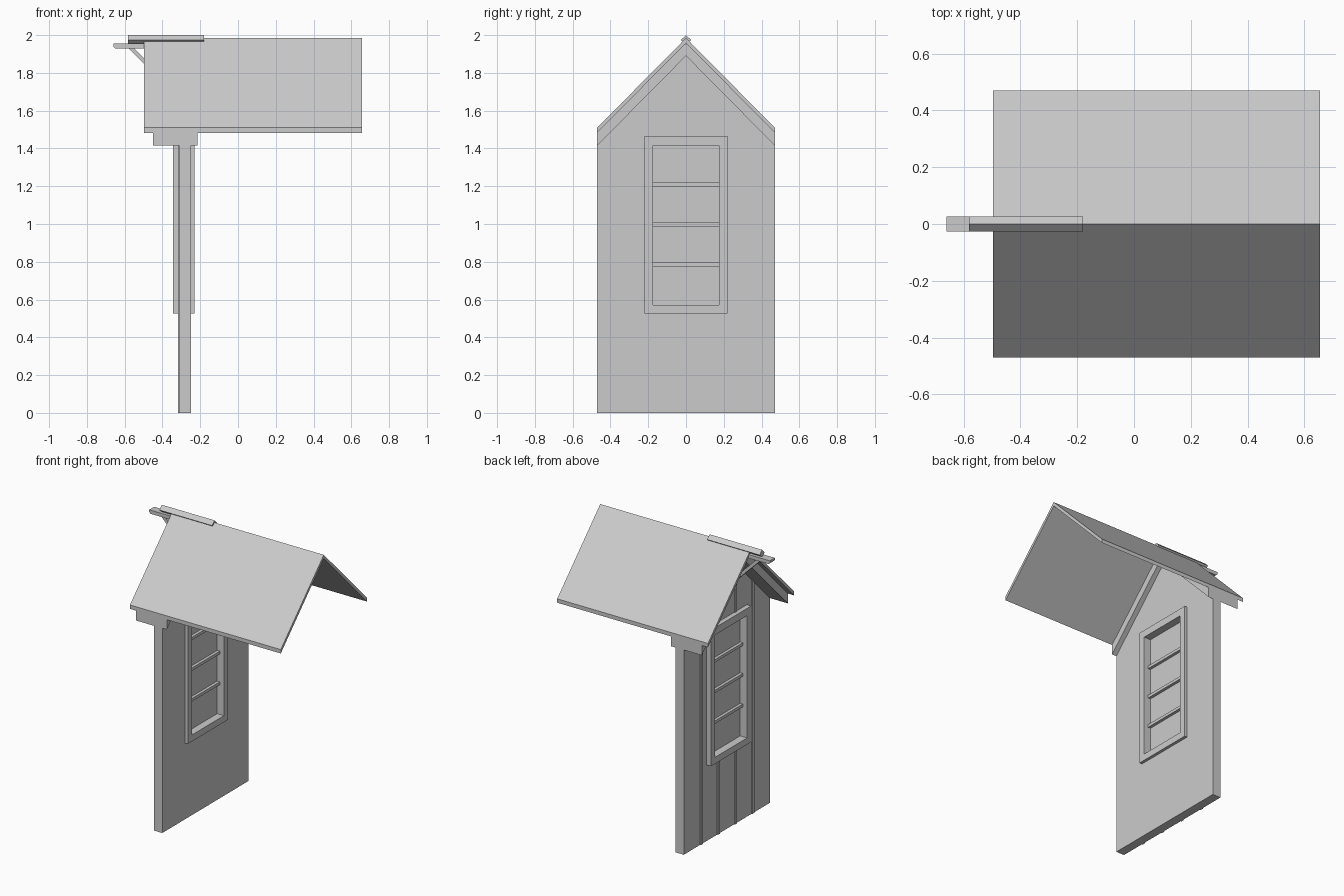
import bpy, math

old = bpy.data.objects.get("Cube")
if old:
    bpy.data.objects.remove(old, do_unlink=True)

# Single plain material
grey = bpy.data.materials.new("plain_grey")
grey.use_nodes = True
COLOR = (0.6, 0.6, 0.6, 1)
grey.diffuse_color = COLOR
grey.node_tree.nodes["Principled BSDF"].inputs["Base Color"].default_value = COLOR


def prism(name, loops, lo, hi, along="x"):
    """Extrude closed outlines (inner ones become holes) between lo and hi."""
    curve = bpy.data.curves.new(name, "CURVE")
    curve.dimensions = "2D"
    curve.fill_mode = "BOTH"
    curve.extrude = (hi - lo) / 2
    for loop in loops:
        spline = curve.splines.new("POLY")
        spline.points.add(len(loop) - 1)
        for point, (u, v) in zip(spline.points, loop):
            point.co = (u, v, 0, 1)
        spline.use_cyclic_u = True
    obj = bpy.data.objects.new(name, curve)
    bpy.context.collection.objects.link(obj)
    mid = (lo + hi) / 2
    if along == "x":      # outline is (y, z)
        obj.rotation_euler = (math.pi / 2, 0, math.pi / 2)
        obj.location.x = mid
    else:                 # outline is (x, z)
        obj.rotation_euler = (math.pi / 2, 0, 0)
        obj.location.y = mid
    bpy.ops.object.select_all(action="DESELECT")
    obj.select_set(True)
    bpy.context.view_layer.objects.active = obj
    bpy.ops.object.convert(target="MESH")
    obj = bpy.context.object
    obj.name = name
    obj.data.materials.clear()
    obj.data.materials.append(grey)
    for poly in obj.data.polygons:
        poly.use_smooth = False
    return obj


def rect(u0, u1, v0, v1):
    return [(u0, v0), (u1, v0), (u1, v1), (u0, v1)]


def chevron(half, apex, drop, thick):
    return [(-half, apex - drop), (0, apex), (half, apex - drop),
            (half, apex - drop - thick), (0, apex - thick),
            (-half, apex - drop - thick)]


HALF = 0.47
opening = rect(-0.175, 0.175, 0.57, 1.415)

# Gabled wall with a window opening
gable = [(-HALF, 0), (HALF, 0), (HALF, 1.45), (0, 1.92), (-HALF, 1.45)]
prism("wall", [gable, opening], -0.312, -0.25)

# Upright battens on the outer face, split around the window
for i in range(4):
    y = (i - 1.5) * 2 * HALF / 5
    top = 1.9 - abs(y)
    spans = [(0, 0.54), (1.45, top)] if abs(y) < 0.2 else [(0, top)]
    for j, (z0, z1) in enumerate(spans):
        prism(f"batten_{i}_{j}", [rect(y - 0.011, y + 0.011, z0, z1)], -0.318, -0.31)

# Window frame, pane and crossbars
prism("window_frame", [rect(-0.22, 0.22, 0.525, 1.465), opening], -0.345, -0.23)
prism("window_pane", [rect(-0.176, 0.176, 0.569, 1.416)], -0.292, -0.282)
for i in range(3):
    z = 0.785 + i * 0.212
    prism(f"window_bar_{i}", [rect(-0.176, 0.176, z - 0.01, z + 0.01)], -0.312, -0.262)

# Roof, gable trim and ridge cap
prism("roof", [chevron(HALF, 1.985, 0.475, 0.027)], -0.497, 0.656)
prism("gable_trim", [chevron(HALF, 1.959, 0.475, 0.069)], -0.45, -0.215)
prism("ridge_cap", [[(0, 2), (0.027, 1.974), (0, 1.95), (-0.027, 1.974)]], -0.582, -0.18)

# Beam poking out under the ridge, with its slanted brace
beam = [(-0.66, 1.955), (-0.66, 1.94), (-0.65, 1.93), (-0.3, 1.93), (-0.3, 1.955)]
prism("ridge_beam", [beam], -0.027, 0.027, "y")
brace = [(-0.585, 1.935), (-0.555, 1.935), (-0.305, 1.685), (-0.305, 1.655)]
prism("beam_brace", [brace], -0.015, 0.015, "y")
